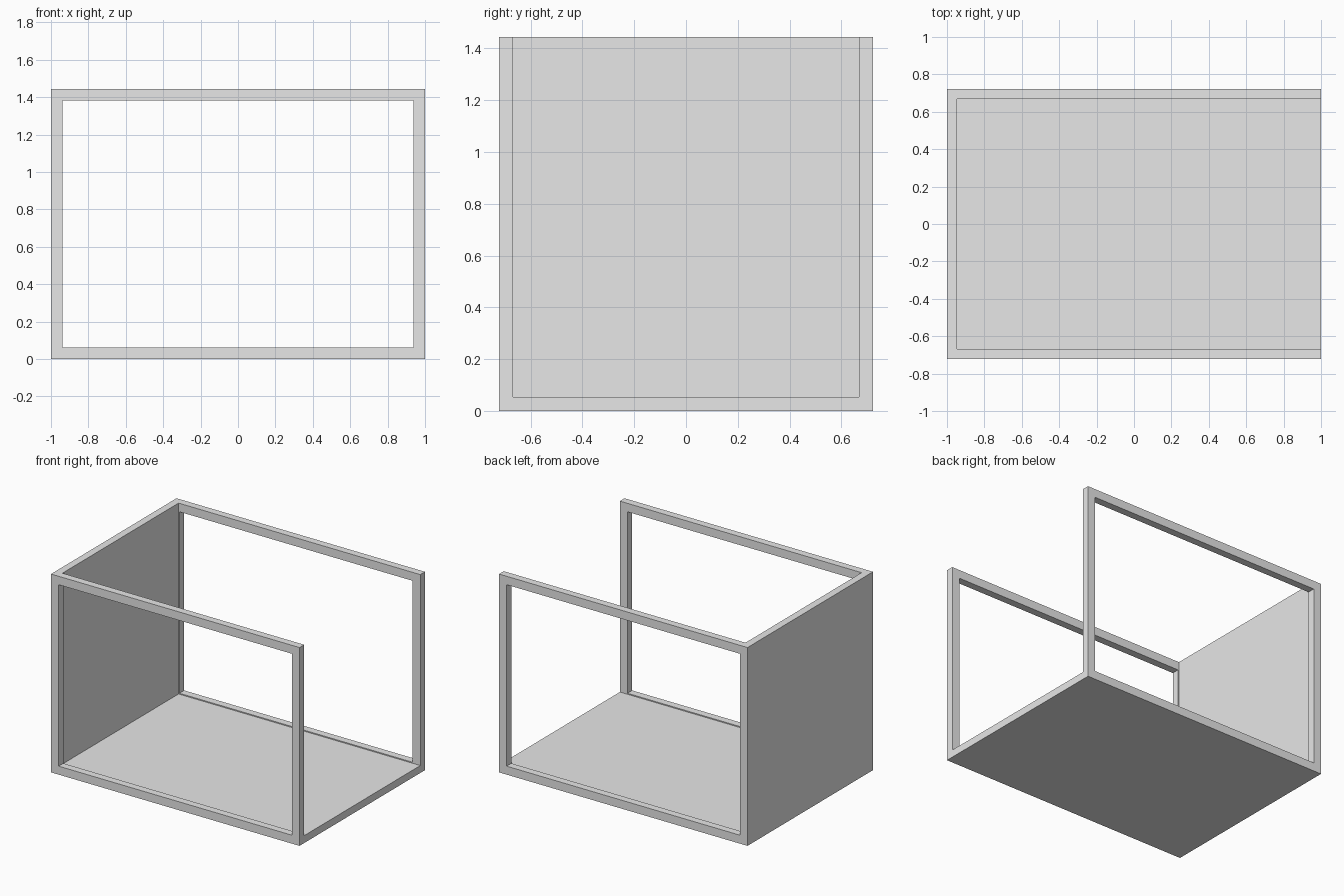
import bpy

cube = bpy.data.objects.get("Cube")
if cube:
    bpy.data.objects.remove(cube, do_unlink=True)

# Overall size, panel thickness and frame bar width
WIDTH, DEPTH, HEIGHT = 2.0, 1.443, 1.443
PANEL, BAR = 0.054, 0.0615
HX, HY = WIDTH / 2, DEPTH / 2

grey = bpy.data.materials.new("light grey")
grey.use_nodes = True
grey.diffuse_color = (0.8, 0.8, 0.8, 1)
grey.node_tree.nodes["Principled BSDF"].inputs["Base Color"].default_value = grey.diffuse_color


def add_mesh(name, verts, faces):
    mesh = bpy.data.meshes.new(name)
    mesh.from_pydata(verts, [], faces)
    mesh.materials.append(grey)
    obj = bpy.data.objects.new(name, mesh)
    bpy.context.collection.objects.link(obj)
    return obj


def rectangle(x, z0, z1, y):
    return [(-x, y, z0), (x, y, z0), (x, y, z1), (-x, y, z1)]


def window_frame(name, y0, y1):
    """Rectangular ring running from y0 (front) to y1 (back)."""
    verts = []
    for y in (y0, y1):
        verts += rectangle(HX, 0, HEIGHT, y)
        verts += rectangle(HX - BAR, BAR, HEIGHT - BAR, y)
    faces = []
    for i in range(4):
        j = (i + 1) % 4
        outer, inner = (i, j), (i + 4, j + 4)
        faces.append((outer[0], outer[1], inner[1], inner[0]))
        faces.append((inner[0] + 8, inner[1] + 8, outer[1] + 8, outer[0] + 8))
        faces.append((outer[1], outer[0], outer[0] + 8, outer[1] + 8))
        faces.append((inner[0], inner[1], inner[1] + 8, inner[0] + 8))
    return add_mesh(name, verts, faces)


def panel(name, x0, x1, z0, z1):
    """Flat board fitted between the two frames."""
    y = HY - PANEL
    bpy.ops.mesh.primitive_cube_add(size=1, location=((x0 + x1) / 2, 0, (z0 + z1) / 2))
    obj = bpy.context.object
    obj.name = name
    obj.scale = (x1 - x0, 2 * y, z1 - z0)
    bpy.ops.object.transform_apply(location=False, rotation=False, scale=True)
    obj.data.materials.append(grey)
    return obj


# Open frames at front and back
window_frame("front_frame", -HY, PANEL - HY)
window_frame("back_frame", HY - PANEL, HY)

# Floor and the single closed side
panel("floor", -HX, HX, 0, PANEL)
panel("side_wall", -HX, PANEL - HX, PANEL, HEIGHT)
